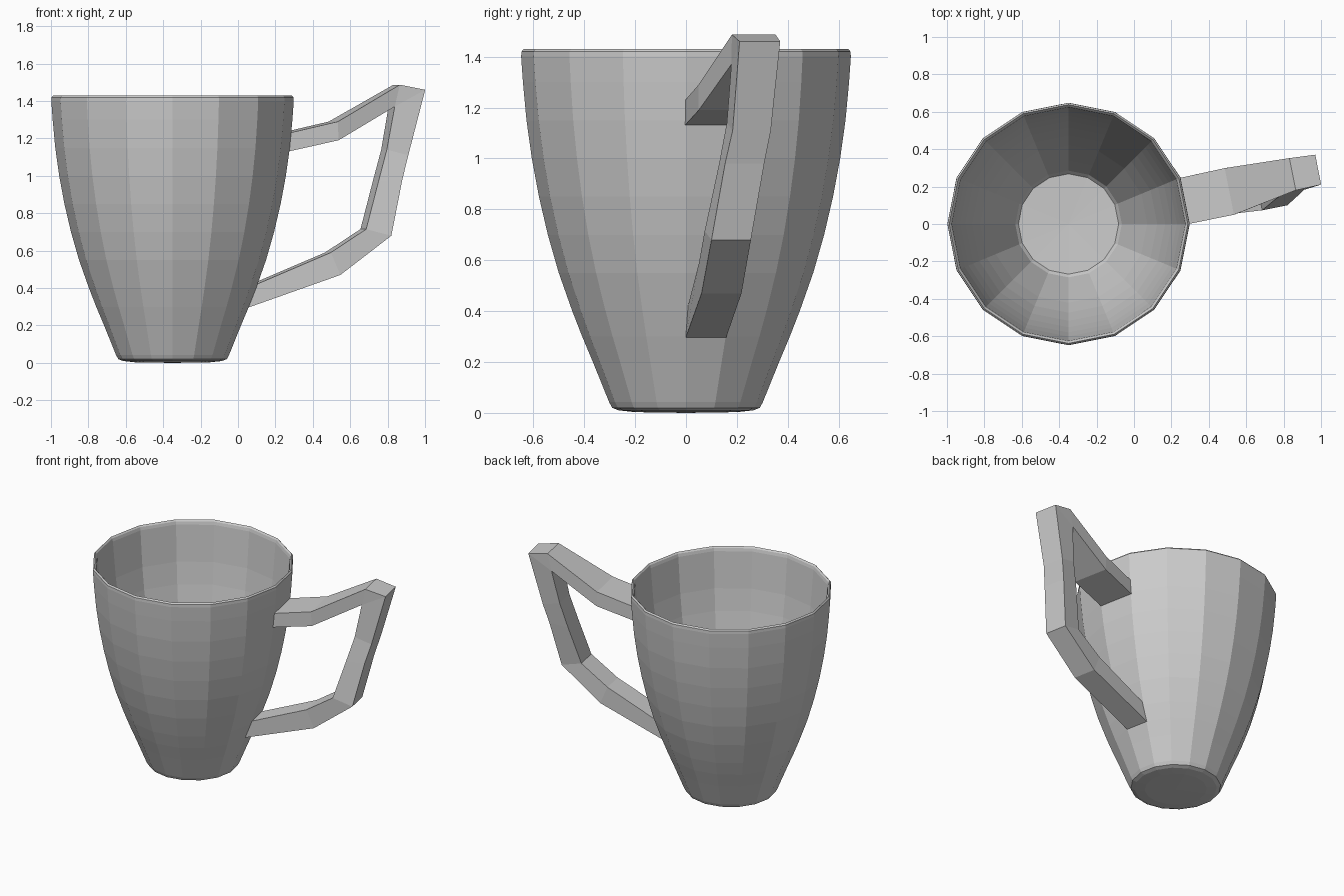
import bpy, bmesh, math

if "Cube" in bpy.data.objects:
    bpy.data.objects.remove(bpy.data.objects["Cube"])

SIDES = 16
CX = -0.35


def finish(name, bm):
    bmesh.ops.recalc_face_normals(bm, faces=bm.faces)
    me = bpy.data.meshes.new(name)
    bm.to_mesh(me)
    bm.free()
    ob = bpy.data.objects.new(name, me)
    bpy.context.collection.objects.link(ob)
    return ob


def bridge(bm, a, b):
    n = len(a)
    for i in range(n):
        bm.faces.new((a[i], a[(i + 1) % n], b[(i + 1) % n], b[i]))


# Cup: closed profile turned around its axis, outside up then inside down
outer = [(0.20, 0.003), (0.265, 0.01), (0.29, 0.02), (0.302, 0.042),
         (0.366, 0.2), (0.408, 0.3), (0.447, 0.4), (0.50, 0.55),
         (0.543, 0.7), (0.578, 0.85), (0.606, 1.0), (0.627, 1.15),
         (0.641, 1.3), (0.648, 1.4), (0.647, 1.42), (0.638, 1.43)]
inner = [(0.629, 1.42), (0.624, 1.4), (0.615, 1.3), (0.601, 1.15),
         (0.58, 1.0), (0.552, 0.85), (0.517, 0.7), (0.474, 0.55),
         (0.421, 0.4), (0.34, 0.2), (0.285, 0.065), (0.268, 0.045)]
bm = bmesh.new()
rings = []
for r, z in outer + inner:
    ring = []
    for i in range(SIDES):
        a = 2 * math.pi * i / SIDES
        ring.append(bm.verts.new((CX + r * math.cos(a), r * math.sin(a), z)))
    rings.append(ring)
for a, b in zip(rings, rings[1:]):
    bridge(bm, a, b)
for ring, z in ((rings[0], 0.0), (rings[-1], 0.036)):
    c = bm.verts.new((CX, 0, z))
    for i in range(SIDES):
        bm.faces.new((ring[i], ring[(i + 1) % SIDES], c))
finish("cup_body", bm)

# Handle: square sections growing out of one wall facet
# (outer distance, outer z, inner distance, inner z, sideways -, sideways +)
sections = [
    (0.615, 1.23, 0.605, 1.13, -0.125, 0.125),
    (0.877, 1.29, 0.880, 1.19, -0.124, 0.13),
    (1.227, 1.487, 1.20, 1.37, -0.06, 0.115),
    (1.366, 1.46, 1.20, 1.37, -0.057, 0.106),
    (1.272, 1.11, 1.155, 1.14, -0.066, 0.087),
    (1.235, 0.98, 1.105, 0.97, -0.089, 0.068),
    (1.167, 0.68, 1.03, 0.715, -0.13, 0.028),
    (0.892, 0.47, 0.84, 0.59, -0.115, 0.045),
    (0.395, 0.295, 0.442, 0.42, -0.08, 0.082),
]
ang = math.pi / SIDES
c, s = math.cos(ang), math.sin(ang)
bm = bmesh.new()
loops = []
for so, zo, si, zi, t0, t1 in sections:
    pts = ((so, t0, zo), (so, t1, zo), (si, t1, zi), (si, t0, zi))
    loops.append([bm.verts.new((CX + d * c - t * s, d * s + t * c, z))
                  for d, t, z in pts])
for a, b in zip(loops, loops[1:]):
    bridge(bm, a, b)
bm.faces.new(loops[0])
bm.faces.new(loops[-1])
bmesh.ops.remove_doubles(bm, verts=bm.verts, dist=0.01)
finish("handle", bm)
